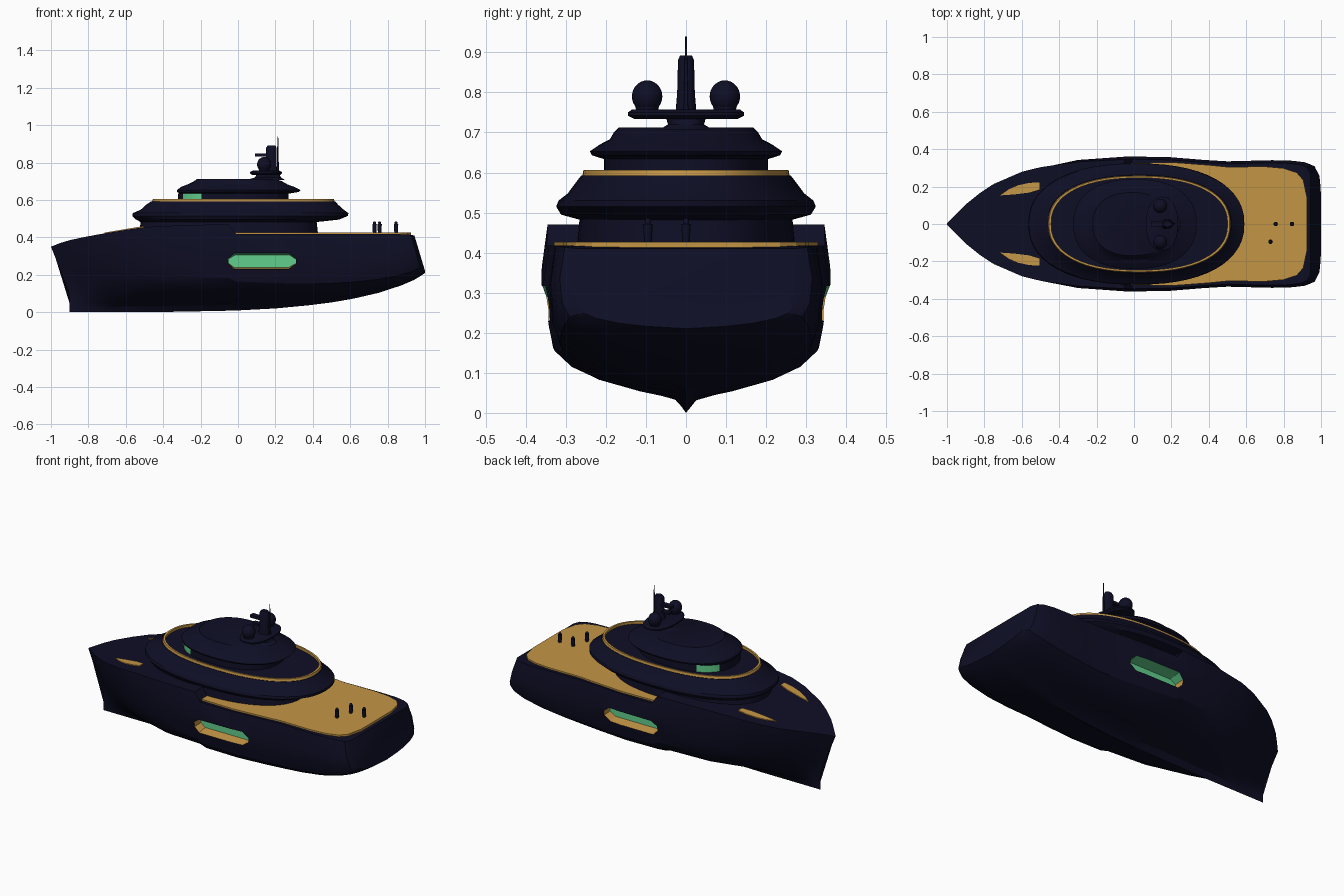
import bpy, bmesh, math
from mathutils import Matrix

if "Cube" in bpy.data.objects:
    bpy.data.objects.remove(bpy.data.objects["Cube"])


def material(name, rgb):
    m = bpy.data.materials.new(name)
    m.diffuse_color = (*rgb, 1)
    m.use_nodes = True
    m.node_tree.nodes["Principled BSDF"].inputs["Base Color"].default_value = m.diffuse_color
    return m


NAVY = material("navy paint", (0.0045, 0.0045, 0.019))
TAN = material("teak tan", (0.55, 0.30, 0.06))
GREEN = material("sea green", (0.12, 0.62, 0.26))
ALL = [NAVY, TAN, GREEN]


def finish(name, bm, mat=0, rule=None):
    """Turn a bmesh into a named object, coloured by one index or by a face rule."""
    bmesh.ops.recalc_face_normals(bm, faces=bm.faces)
    bm.normal_update()
    for f in bm.faces:
        f.material_index = rule(f) if rule else mat
    me = bpy.data.meshes.new(name)
    bm.to_mesh(me)
    bm.free()
    for m in ALL:
        me.materials.append(m)
    ob = bpy.data.objects.new(name, me)
    bpy.context.collection.objects.link(ob)
    return ob


def activate(ob):
    bpy.ops.object.select_all(action='DESELECT')
    ob.select_set(True)
    bpy.context.view_layer.objects.active = ob


def smooth(ob, angle=30):
    activate(ob)
    bpy.ops.object.shade_smooth_by_angle(angle=math.radians(angle))
    return ob


def loft(name, rings, mat=0, caps=True, rule=None):
    bm = bmesh.new()
    vs = [[bm.verts.new(p) for p in r] for r in rings]
    n = len(rings[0])
    for a, b in zip(vs, vs[1:]):
        for i in range(n):
            j = (i + 1) % n
            bm.faces.new((a[i], a[j], b[j], b[i]))
    if caps:
        bm.faces.new(vs[0])
        bm.faces.new(vs[-1])
    return finish(name, bm, mat, rule)


def oval(x0, x1, w, z, power=2.3, n=56):
    """Rounded deck outline from x0 to x1 with half width w."""
    def s(v):
        return math.copysign(abs(v) ** (2 / power), v)
    c, a = (x0 + x1) / 2, (x1 - x0) / 2
    return [(c + a * s(math.cos(t)), w * s(math.sin(t)), z)
            for t in (2 * math.pi * i / n for i in range(n))]


def tier(name, rings, **kw):
    return smooth(loft(name, [oval(*r) for r in rings], **kw))


# ---- Hull: stations of (x, half width, keel height, sheer height) ----
STATIONS = [
    (-1.0, .004, .0, .35), (-.95, .055, .0, .37), (-.9, .105, .0, .385),
    (-.82, .17, .0, .402), (-.75, .217, .0, .415), (-.6, .285, .0, .44),
    (-.5, .312, .0, .455), (-.3, .345, .003, .465), (-.05, .36, .008, .47),
    (-.01, .361, .009, .418), (.2, .357, .02, .418), (.38, .342, .037, .418),
    (.5, .335, .052, .418), (.62, .338, .073, .418), (.75, .341, .103, .418),
    (.87, .338, .142, .418), (.94, .33, .172, .416), (.98, .315, .196, .413),
    (1.0, .28, .21, .41)]
# half sections from keel to sheer: (width fraction, height fraction)
BOW = [(0, 0), (.05, .07), (.12, .13), (.24, .22), (.38, .33), (.52, .45), (.68, .6), (.88, .82), (1, 1)]
MID = [(0, 0), (.08, .065), (.32, .11), (.6, .18), (.8, .27), (.92, .38), (.95, .52), (1, .77), (.96, 1)]
AFT = [(0, 0), (.1, .01), (.35, .03), (.6, .07), (.8, .13), (.92, .2), (.98, .35), (1, .65), (.96, 1)]


def hull_ring(x, w, keel, sheer):
    if x < 0:
        t, a, b = min(1, (x + 1) / .75), BOW, MID
    else:
        t, a, b = min(1, x / .9), MID, AFT
    half = []
    for (wa, za), (wb, zb) in zip(a, b):
        z = keel + (za + (zb - za) * t) * (sheer - keel)
        stem = .1 * min(1, max(0, (.35 - z) / .25)) * max(0, 1 - (x + 1) / .5)
        rake = -.06 * max(0, (z - .22) / .2) * max(0, 1 - (1 - x) / .4)
        half.append((x + stem + rake, w * (wa + (wb - wa) * t), z))
    return [(px, -y, z) for px, y, z in reversed(half[1:])] + half


hull = loft("hull", [hull_ring(*s) for s in STATIONS])

# ---- Side balconies recessed into the hull ----
BAY = [(-.05, .257), (-.02, .228), (.27, .228), (.31, .257),
       (.31, .287), (.275, .317), (-.015, .317), (-.05, .29)]


def bay_colour(f):
    return 1 if f.normal.z < -.3 or abs(f.normal.x) > .9 else 2


for side in (-1, 1):
    cutter = loft("balcony_cutter",
                  [[(x, side * y, .272 + (z - .272) * k) for x, z in BAY]
                   for y, k in ((.285, .75), (.355, 1.0), (.42, 1.0))], rule=bay_colour)
    cutter.hide_render = True
    mod = hull.modifiers.new("balcony", 'BOOLEAN')
    mod.operation = 'DIFFERENCE'
    mod.solver = 'EXACT'
    mod.object = cutter
    activate(hull)
    bpy.ops.object.modifier_apply(modifier=mod.name)
    bpy.data.objects.remove(cutter)
smooth(hull, 28)

# ---- Aft deck and foredeck wells ----
EDGE = [(-.02, .325), (.2, .33), (.4, .315), (.5, .305), (.7, .307), (.8, .298),
        (.87, .275), (.905, .235), (.925, .14)]
outline = EDGE + [(x, -y) for x, y in reversed(EDGE)]
loft("aft_deck", [[(x, y, z) for x, y in outline] for z in (.405, .427)], mat=1)

WELL = [(-.715, .153), (-.67, .185), (-.62, .207), (-.56, .22), (-.505, .222),
        (-.505, .185), (-.56, .168), (-.64, .158)]
for side, label in ((-1, "right"), (1, "left")):
    loft("foredeck_well_" + label,
         [[(x, side * y, .457 + .165 * (x + .5) + dz) for x, y in WELL] for dz in (-.004, .004)], mat=1)

# ---- Superstructure ----
tier("main_deckhouse", [(-.53, .43, .275, .40), (-.52, .42, .265, .49)])
tier("upper_deck", [(-.52, .42, .265, .482), (-.545, .54, .312, .495), (-.565, .588, .324, .515),
                    (-.562, .59, .318, .53), (-.52, .565, .295, .548), (-.49, .535, .275, .575),
                    (-.465, .52, .262, .592)])
tier("upper_deck_rail", [(-.462, .518, .26, .585), (-.455, .512, .256, .606),
                         (-.443, .50, .246, .606), (-.443, .50, .246, .585)], mat=1, caps=False)


def window(f):
    c = f.calc_center_median()
    return 2 if abs(f.normal.z) < .3 and -.29 < c.x < -.19 else 0


tier("bridge_house", [(-.32, .27, .205, .585), (-.32, .27, .205, .604), (-.32, .27, .205, .634)], rule=window)
tier("bridge_roof", [(-.31, .26, .2, .632), (-.325, .325, .235, .643), (-.325, .335, .24, .653),
                     (-.305, .30, .215, .67), (-.27, .265, .19, .683), (-.235, .235, .18, .70),
                     (-.22, .2, .168, .712)])

# ---- Mast with antenna platform ----
tier("mast_foot", [(.05, .25, .065, .708), (.09, .23, .045, .72), (.1, .22, .05, .738)])
tier("antenna_platform", [(.075, .225, .13, .734), (.065, .235, .145, .742),
                          (.065, .235, .145, .75), (.08, .22, .135, .757)])
tier("mast", [(.14, .21, .026, .75), (.15, .205, .022, .8), (.15, .205, .02, .88), (.16, .2, .015, .892)])


def box(name, centre, size):
    bm = bmesh.new()
    bmesh.ops.create_cube(bm, size=1, matrix=Matrix.Translation(centre) @ Matrix.Diagonal((*size, 1)))
    return finish(name, bm)


def post(name, x, y, z0, z1, r0, r1):
    bm = bmesh.new()
    bmesh.ops.create_cone(bm, cap_ends=True, segments=12, radius1=r0, radius2=r1, depth=z1 - z0,
                          matrix=Matrix.Translation((x, y, (z0 + z1) / 2)))
    return smooth(finish(name, bm))


def ball(name, centre, scale):
    bm = bmesh.new()
    bmesh.ops.create_uvsphere(bm, u_segments=24, v_segments=14, radius=1,
                              matrix=Matrix.Translation(centre) @ Matrix.Diagonal((*scale, 1)))
    return smooth(finish(name, bm), 60)


box("radar_bar", (.125, 0, .84), (.07, .03, .016))
box("radar_bracket", (.13, 0, .80), (.05, .03, .012))
post("whip_antenna", .213, 0, .75, .94, .006, .002)
for side, label in ((-1, "right"), (1, "left")):
    post("dome_neck_" + label, .14, side * .097, .75, .775, .026, .032)
    ball("satellite_dome_" + label, (.14, side * .097, .79), (.038, .038, .04))

# ---- Figures standing on the aft deck ----
for i, (x, y) in enumerate([(.73, -.095), (.757, 0), (.845, 0)]):
    post(f"figure_body_{i + 1}", x, y, .42, .472, .009, .012)
    ball(f"figure_head_{i + 1}", (x, y, .477), (.008, .008, .009))
